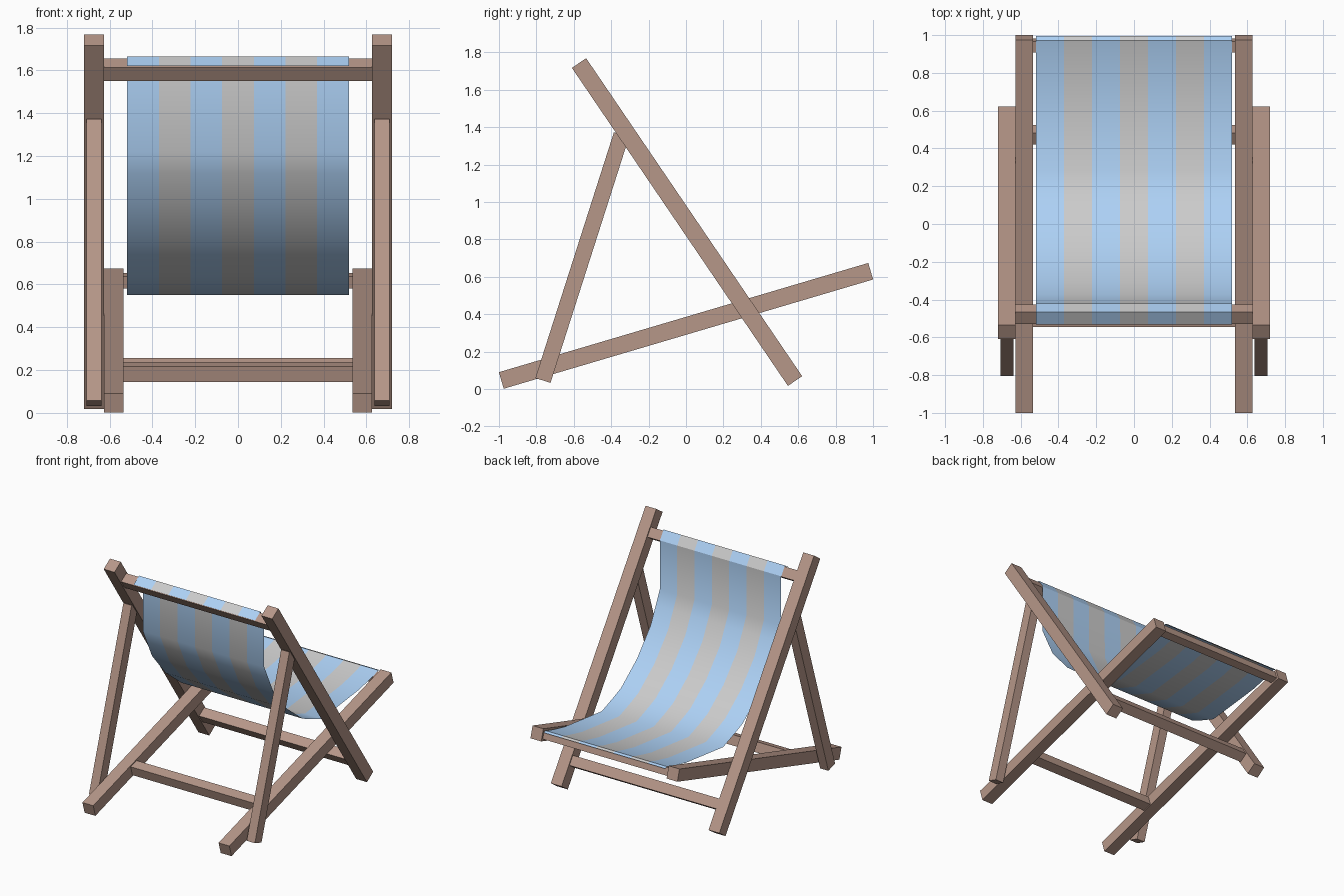
import bpy, bmesh, math

if "Cube" in bpy.data.objects:
    bpy.data.objects.remove(bpy.data.objects["Cube"])


def material(name, rgb):
    m = bpy.data.materials.new(name)
    m.diffuse_color = (*rgb, 1)
    m.use_nodes = True
    m.node_tree.nodes["Principled BSDF"].inputs["Base Color"].default_value = m.diffuse_color
    return m


WOOD = material("wood", (0.47, 0.31, 0.25))
BLUE = material("blue_cloth", (0.42, 0.64, 0.92))
PALE = material("pale_cloth", (0.8, 0.8, 0.8))

# End points of the side beams as (y, z)
RAIL = ((-0.9875, 0.046), (0.9875, 0.630))
BACK = ((0.583, 0.043), (-0.572, 1.743))
LEG = ((-0.765, 0.046), (-0.345, 1.360))


def box(name, centre, size, angle):
    bpy.ops.mesh.primitive_cube_add(size=1, location=centre, rotation=(angle, 0, 0))
    ob = bpy.context.object
    ob.name = name
    ob.scale = size
    bpy.ops.object.transform_apply(location=False, rotation=False, scale=True)
    ob.data.materials.append(WOOD)
    return ob


def slope(line):
    (y0, z0), (y1, z1) = line
    return math.atan2(z1 - z0, y1 - y0)


def beam_pair(name, line, x0, x1, depth):
    (y0, z0), (y1, z1) = line
    for side, label in ((-1, "left"), (1, "right")):
        box(f"{label}_{name}", (side * (x0 + x1) / 2, (y0 + y1) / 2, (z0 + z1) / 2),
            (x1 - x0, math.hypot(y1 - y0, z1 - z0), depth), slope(line))


def crossbar(name, line, y, half_length, thick):
    (y0, z0), (y1, z1) = line
    z = z0 + (y - y0) * (z1 - z0) / (y1 - y0)
    box(name, (0, y, z), (2 * half_length, thick, thick), slope(line))


# Side beams
beam_pair("seat_rail", RAIL, 0.535, 0.627, 0.092)
beam_pair("back_post", BACK, 0.627, 0.719, 0.092)
beam_pair("prop_leg", LEG, 0.638, 0.708, 0.085)

# Crossbars follow the tilt of the beams they join
crossbar("top_crossbar", BACK, -0.477, 0.63, 0.075)
crossbar("back_lower_crossbar", BACK, 0.473, 0.63, 0.075)
crossbar("seat_crossbar", RAIL, 0.945, 0.54, 0.06)
crossbar("rail_lower_crossbar", RAIL, -0.498, 0.54, 0.075)

# Striped cloth sling, slung from the top bar to the seat bar
profile = [(-0.533, 1.621), (-0.466, 1.665), (-0.421, 1.598), (-0.42, 1.22),
           (-0.372, 1.118), (-0.307, 0.984), (-0.142, 0.791), (0.05, 0.642),
           (0.147, 0.602), (0.286, 0.551), (0.74, 0.604), (0.905, 0.642),
           (0.972, 0.663), (0.994, 0.655)]
STRIPES, HALF = 7, 0.518
bm = bmesh.new()
rows = [[bm.verts.new((-HALF + 2 * HALF * i / STRIPES, y, z)) for i in range(STRIPES + 1)]
        for y, z in profile]
for a, b in zip(rows, rows[1:]):
    for i in range(STRIPES):
        f = bm.faces.new((a[i], a[i + 1], b[i + 1], b[i]))
        f.material_index = i % 2
mesh = bpy.data.meshes.new("cloth_sling")
bm.to_mesh(mesh)
bm.free()
mesh.materials.append(BLUE)
mesh.materials.append(PALE)
sling = bpy.data.objects.new("cloth_sling", mesh)
bpy.context.collection.objects.link(sling)
bpy.ops.object.select_all(action="DESELECT")
sling.select_set(True)
bpy.context.view_layer.objects.active = sling
bpy.ops.object.shade_smooth_by_angle(angle=math.radians(30))
